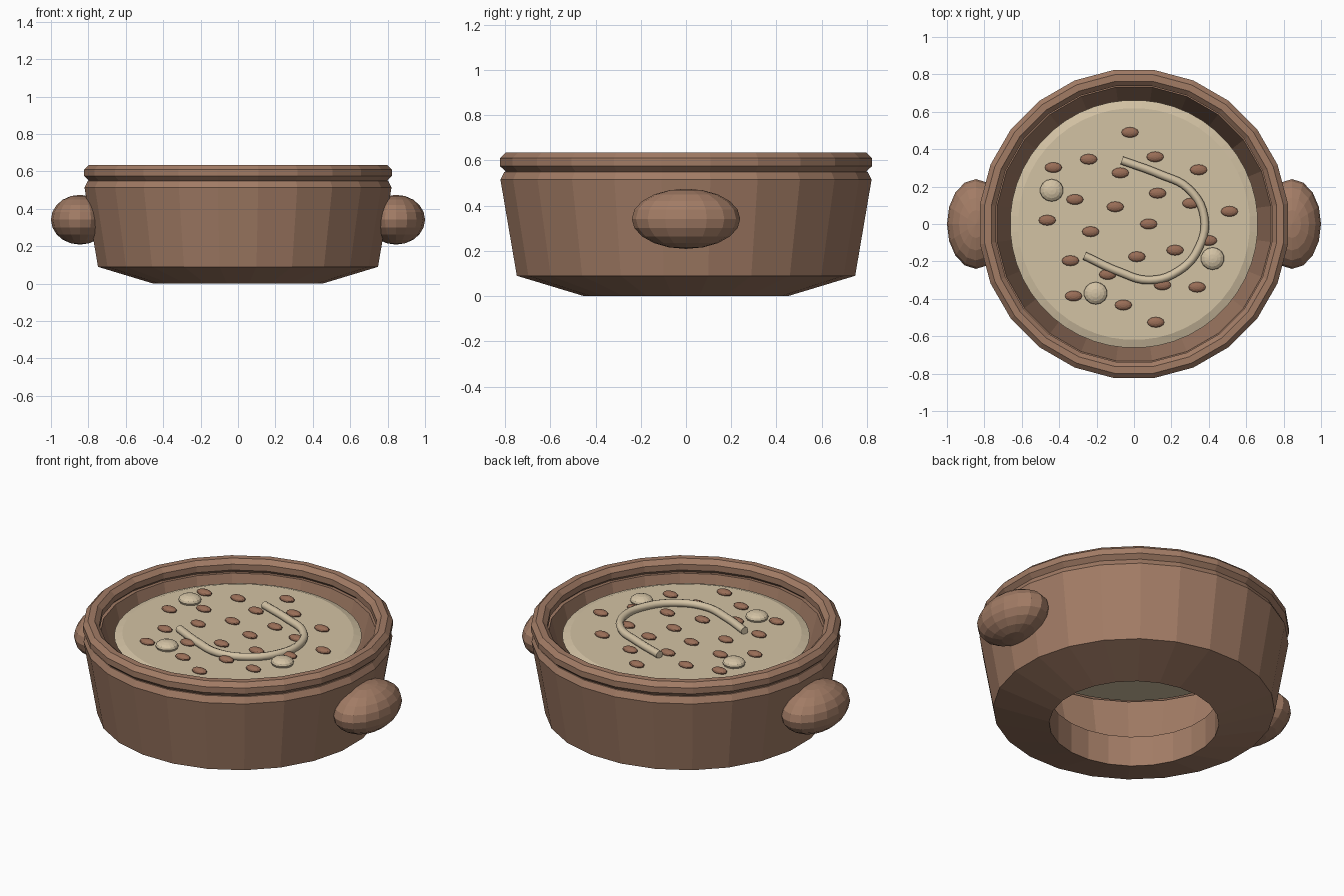
import bpy, bmesh, math
from mathutils import Matrix, Vector

if "Cube" in bpy.data.objects:
    bpy.data.objects.remove(bpy.data.objects["Cube"])


def material(name, rgb):
    m = bpy.data.materials.new(name)
    m.diffuse_color = (*rgb, 1)
    m.use_nodes = True
    m.node_tree.nodes["Principled BSDF"].inputs["Base Color"].default_value = m.diffuse_color
    return m


clay = material("clay_brown", (0.36, 0.20, 0.13))
cream = material("cream", (0.65, 0.54, 0.37))
bean_brown = material("bean_brown", (0.32, 0.155, 0.095))
SOUP_TOP = 0.55


def finish(name, bm, mat):
    bmesh.ops.recalc_face_normals(bm, faces=bm.faces)
    me = bpy.data.meshes.new(name)
    bm.to_mesh(me)
    bm.free()
    me.materials.append(mat)
    ob = bpy.data.objects.new(name, me)
    bpy.context.collection.objects.link(ob)
    return ob


def lathe(name, profile, mat, sides=24, closed=True):
    """Spin (radius, height) points; a closed profile makes a ring, an open one is capped."""
    bm = bmesh.new()
    rings = []
    for r, z in profile:
        ring = []
        for i in range(sides):
            a = 2 * math.pi * (i + 0.5) / sides
            ring.append(bm.verts.new((r * math.cos(a), r * math.sin(a), z)))
        rings.append(ring)
    pairs = list(zip(rings, rings[1:]))
    if closed:
        pairs.append((rings[-1], rings[0]))
    else:
        bm.faces.new(rings[0])
        bm.faces.new(rings[-1])
    for a, b in pairs:
        for i in range(sides):
            j = (i + 1) % sides
            bm.faces.new((a[i], a[j], b[j], b[i]))
    return finish(name, bm, mat)


def ellipsoid(name, center, radii, mat, segments, rings):
    bm = bmesh.new()
    mx = Matrix.Translation(Vector(center)) @ Matrix.Diagonal((*radii, 1))
    bmesh.ops.create_uvsphere(bm, u_segments=segments, v_segments=rings,
                              radius=1, matrix=mx)
    return finish(name, bm, mat)


# Thick pot wall with a round opening underneath
lathe("pot_body", [(0.455, 0.0), (0.755, 0.09), (0.828, 0.515), (0.81, 0.55),
                   (0.738, 0.56), (0.64, 0.18), (0.455, 0.18)], clay)

# Rounded rim ring
rim = []
for k in range(8):
    a = math.pi / 4 * (k + 0.5)
    rim.append((0.787 + 0.047 * math.cos(a), 0.593 + 0.045 * math.sin(a)))
lathe("rim", rim, clay)

# Side handles
for side, label in ((-1, "left"), (1, "right")):
    ellipsoid("handle_" + label, (side * 0.845, 0, 0.342),
              (0.155, 0.24, 0.133), clay, 16, 10)

# Soup surface with a softened edge
lathe("soup", [(0.655, 0.52), (0.663, 0.535), (0.62, SOUP_TOP)],
      cream, sides=48, closed=False)

# Beans laid out on a golden-angle spiral
for i in range(24):
    r = 0.111 * math.sqrt(i + 0.5)
    a = math.radians(137.5) * i
    ellipsoid("bean", (r * math.cos(a), r * math.sin(a), SOUP_TOP + 0.008),
              (0.046, 0.028, 0.018), bean_brown, 12, 8)

# Flattened cream dollops
for x, y in ((-0.44, 0.18), (0.42, -0.185), (-0.205, -0.37)):
    ellipsoid("dollop", (x, y, SOUP_TOP + 0.012), (0.063, 0.06, 0.03),
              cream, 14, 8)

# Curved cream swirl
path = [(-0.065, 0.34), (0.14, 0.265), (0.29, 0.19), (0.375, 0.04),
        (0.345, -0.13), (0.24, -0.25), (0.08, -0.30), (-0.08, -0.255),
        (-0.265, -0.17)]
cu = bpy.data.curves.new("cream_swirl", "CURVE")
cu.dimensions = "3D"
cu.bevel_depth = 0.022
cu.bevel_resolution = 2
cu.resolution_u = 5
cu.use_fill_caps = True
sp = cu.splines.new("BEZIER")
sp.bezier_points.add(len(path) - 1)
for bp, (x, y) in zip(sp.bezier_points, path):
    bp.co = (x, y, SOUP_TOP + 0.018)
    bp.handle_left_type = bp.handle_right_type = "AUTO"
cu.materials.append(cream)
swirl = bpy.data.objects.new("cream_swirl", cu)
bpy.context.collection.objects.link(swirl)
